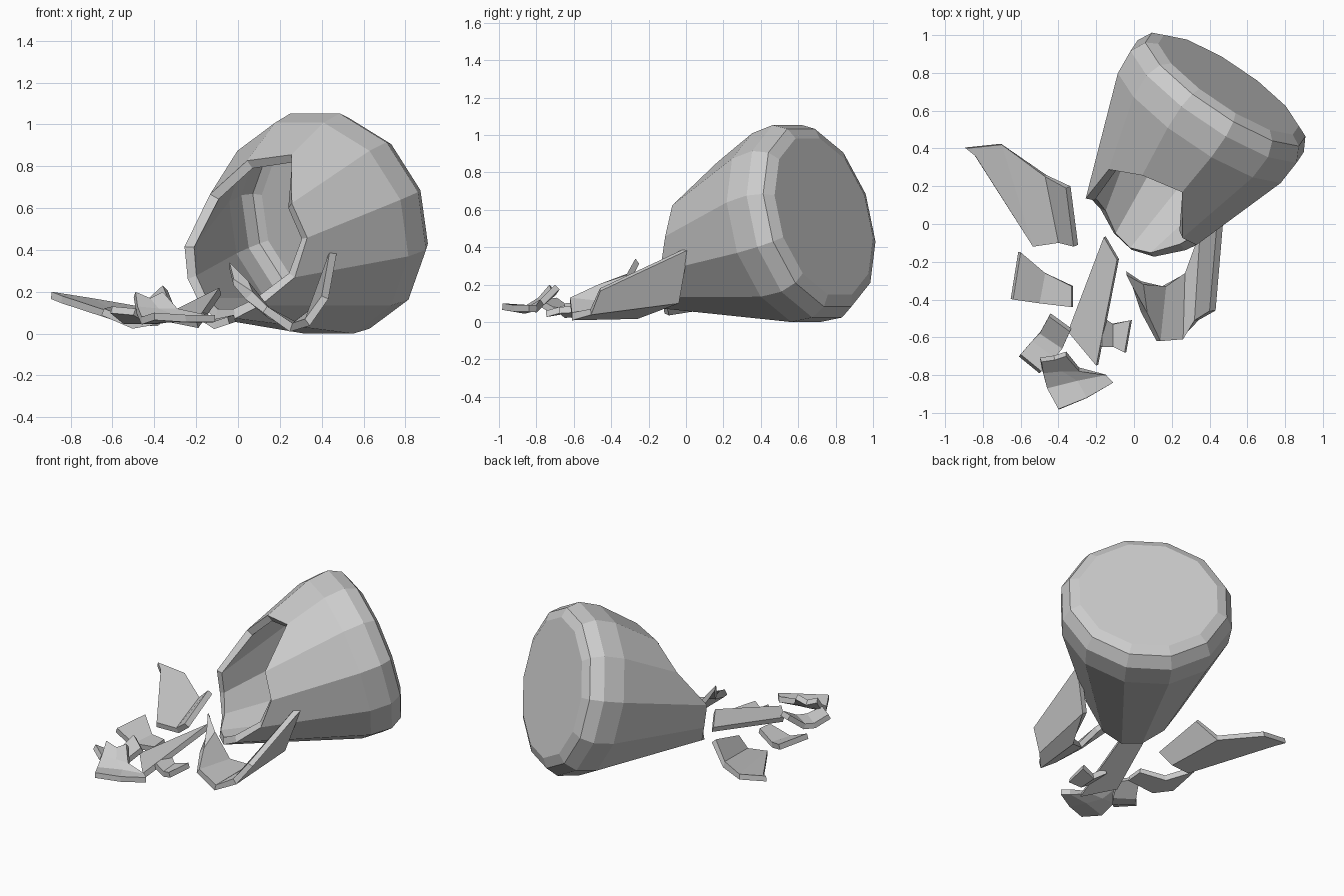
import bpy, bmesh, math
from mathutils import Vector

cube = bpy.data.objects.get("Cube")
if cube:
    bpy.data.objects.remove(cube, do_unlink=True)

GREY = (0.6, 0.6, 0.6, 1.0)
clay = bpy.data.materials.new("grey clay")
clay.use_nodes = True
clay.diffuse_color = GREY
clay.node_tree.nodes["Principled BSDF"].inputs["Base Color"].default_value = GREY


def finish(name, bm, thickness):
    """Turn a bmesh surface into a flat-shaded object with a wall thickness."""
    mesh = bpy.data.meshes.new(name)
    bm.to_mesh(mesh)
    bm.free()
    mesh.materials.append(clay)
    obj = bpy.data.objects.new(name, mesh)
    bpy.context.scene.collection.objects.link(obj)
    wall = obj.modifiers.new("wall", "SOLIDIFY")
    wall.thickness = thickness
    wall.offset = -1
    wall.use_even_offset = True
    return obj


def shard(name, *rows):
    """Curved fragment: rows run from back to front, points from left to right."""
    bm = bmesh.new()
    grid = [[bm.verts.new(p) for p in row] for row in rows]
    for back, front in zip(grid, grid[1:]):
        for i in range(len(back) - 1):
            bm.faces.new((front[i], front[i + 1], back[i + 1], back[i]))
    finish(name, bm, 0.035)


# Vase body: twelve-sided, lying on its side with the base tipped slightly up
SIDES = 12
heading, tilt = math.radians(34), math.radians(14)
flat_axis = Vector((math.sin(heading), math.cos(heading), 0))
side = Vector((math.cos(heading), -math.sin(heading), 0))
axis = flat_axis * math.cos(tilt) + Vector((0, 0, math.sin(tilt)))
up = side.cross(axis)
base_centre = Vector((0.5, 0.737, 0.565))


def body_point(i, t, apothem):
    angle = 2 * math.pi * (i + 0.5) / SIDES
    radius = apothem / math.cos(math.pi / SIDES)
    return base_centre + axis * t + (side * math.sin(angle) + up * math.cos(angle)) * radius


def cone_radius(t):
    return 0.52 + 0.338 * (t + 0.25)


bm = bmesh.new()
profile = [(0, 0.43), (-0.03, 0.49), (-0.11, 0.53), (-0.25, 0.52)]
rings = [[bm.verts.new(body_point(i, t, r)) for i in range(SIDES)] for t, r in profile]
# Jagged broken rim, one depth for each corner going round from the top
rim = [-0.52, -0.77, -0.8, -0.9, -1.05, -1.1, -1.08, -1.0, -0.95, -0.93, -0.68, -0.57]
rings.append([bm.verts.new(body_point(i, t, cone_radius(t))) for i, t in enumerate(rim)])
bm.faces.new(rings[0])
for a, b in zip(rings, rings[1:]):
    for i in range(SIDES):
        j = (i + 1) % SIDES
        bm.faces.new((a[i], b[i], b[j], a[j]))
bmesh.ops.recalc_face_normals(bm, faces=bm.faces)
base = max(bm.faces, key=lambda f: len(f.verts))
base.normal_update()
if base.normal.dot(axis) < 0:
    bmesh.ops.reverse_faces(bm, faces=bm.faces)
finish("vase_body", bm, 0.045)

# Broken wall pieces scattered in front of the opening
shard("shard_far_left",
      [(-.89, .4, .2), (-.7, .42, .17), (-.47, .25, .13), (-.36, .19, .23)],
      [(-.84, .36, .18), (-.535, -.12, .08), (-.4, -.1, .07), (-.32, -.12, .13)])
shard("shard_left",
      [(-.6, -.15, .13), (-.47, -.26, .07), (-.33, -.33, .1)],
      [(-.64, -.4, .12), (-.5, -.42, .06), (-.33, -.44, .09)])
shard("shard_long",
      [(-.16, -.07, .16), (-.09, -.19, .22)],
      [(-.35, -.57, .09), (-.2, -.75, .06)])
shard("shard_small",
      [(-.17, -.49, .11), (-.11, -.53, .07), (-.02, -.51, .09)],
      [(-.17, -.65, .1), (-.11, -.65, .06), (-.05, -.68, .08)])
shard("shard_near_left",
      [(-.45, -.49, .16), (-.34, -.57, .13)],
      [(-.5, -.58, .08), (-.38, -.66, .08)],
      [(-.54, -.62, .08), (-.42, -.71, .08)],
      [(-.6, -.69, .13), (-.49, -.78, .12)])
shard("shard_front",
      [(-.49, -.73, .2), (-.42, -.72, .17), (-.36, -.7, .2)],
      [(-.48, -.79, .13), (-.38, -.78, .12), (-.29, -.78, .12)],
      [(-.46, -.87, .08), (-.3, -.83, .09), (-.15, -.8, .09)],
      [(-.4, -.98, .1), (-.25, -.92, .09), (-.11, -.84, .09)])

# Large curved fragment propped against the vase on the right
shard("shard_right",
      [(-.04, -.27, .34), (.05, -.32, .25), (.17, -.33, .1),
       (.27, -.26, .06), (.35, -.04, .12), (.44, .01, .4)],
      [(-.02, -.31, .26), (.07, -.47, .2), (.14, -.62, .13),
       (.26, -.61, .05), (.32, -.51, .07), (.4, -.46, .18)])
